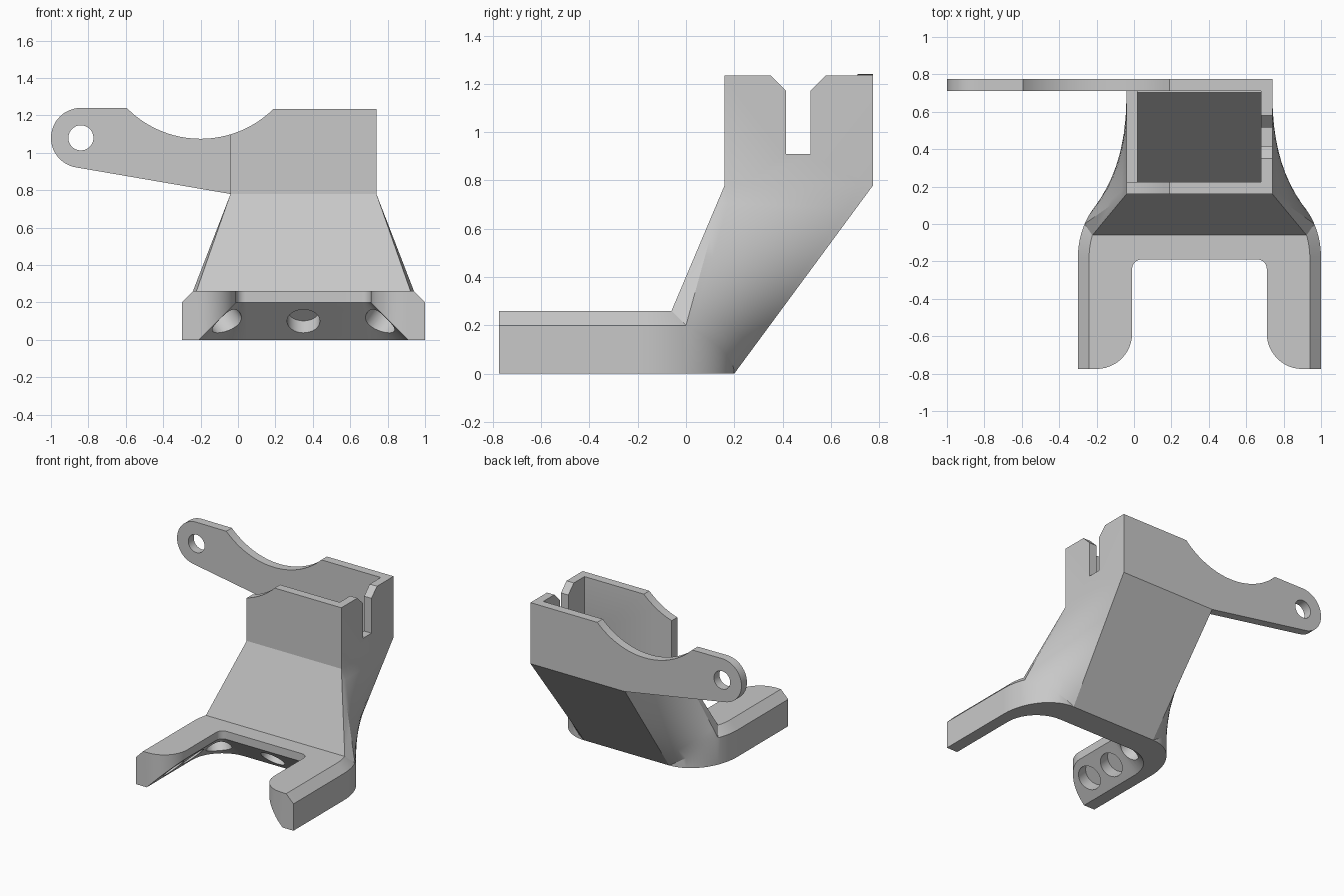
import bpy, bmesh, math
from mathutils import Vector

if "Cube" in bpy.data.objects:
    bpy.data.objects.remove(bpy.data.objects["Cube"])

MID = 0.35  # symmetry plane of the foot and neck

grey = bpy.data.materials.new("plain grey")
grey.use_nodes = True
COLOUR = (0.58, 0.58, 0.58, 1)
grey.diffuse_color = COLOUR
grey.node_tree.nodes["Principled BSDF"].inputs["Base Color"].default_value = COLOUR


def finish(name, bm):
    bmesh.ops.recalc_face_normals(bm, faces=bm.faces[:])
    mesh = bpy.data.meshes.new(name)
    bm.to_mesh(mesh)
    bm.free()
    mesh.materials.append(grey)
    obj = bpy.data.objects.new(name, mesh)
    bpy.context.collection.objects.link(obj)
    return obj


def hull(name, points):
    bm = bmesh.new()
    for p in points:
        bm.verts.new(p)
    bmesh.ops.remove_doubles(bm, verts=bm.verts[:], dist=1e-5)
    bmesh.ops.convex_hull(bm, input=bm.verts[:])
    loose = [v for v in bm.verts if not v.link_faces]
    bmesh.ops.delete(bm, geom=loose, context='VERTS')
    bmesh.ops.dissolve_limit(bm, angle_limit=0.005, verts=bm.verts[:], edges=bm.edges[:])
    return finish(name, bm)


def prism(name, outline, axis, lo, hi):
    # outline holds the two coordinates left over after the axis
    bm = bmesh.new()
    verts = []
    for p in outline:
        co = list(p)
        co.insert("xyz".index(axis), lo)
        verts.append(bm.verts.new(co))
    face = bm.faces.new(verts)
    moved = bmesh.ops.extrude_face_region(bm, geom=[face])["geom"]
    step = Vector([hi - lo if a == axis else 0 for a in "xyz"])
    bmesh.ops.translate(bm, vec=step, verts=[v for v in moved if isinstance(v, bmesh.types.BMVert)])
    return finish(name, bm)


def box(name, x0, x1, y0, y1, z0, z1):
    return prism(name, [(x0, y0), (x1, y0), (x1, y1), (x0, y1)], "z", z0, z1)


def circle(cx, cy, r, n=48):
    return [(cx + r * math.cos(math.tau * i / n), cy + r * math.sin(math.tau * i / n))
            for i in range(n)]


def combine(body, other, operation):
    mod = body.modifiers.new("join", 'BOOLEAN')
    mod.operation, mod.solver, mod.object = operation, 'EXACT', other
    bpy.context.view_layer.objects.active = body
    bpy.ops.object.modifier_apply(modifier=mod.name)
    bpy.data.objects.remove(other)


def mirrored(p):
    return Vector((2 * MID - p[0], p[1], p[2]))


def both_sides(points):
    return points + [mirrored(p) for p in points]


def foot_edge(inset, z, a):
    # rounded rear corner of the foot
    return Vector((-(0.30 - inset) * math.cos(a), -0.18 + (0.38 - inset) * math.sin(a), z))


def neck_start(inset):
    # corner angle at which the neck takes over from the foot
    return math.asin((0.18 - inset) / (0.38 - inset))


def foot_ring(inset, z):
    side = [foot_edge(inset, z, neck_start(inset) * i / 8) for i in range(9)]
    return both_sides(side + [Vector((inset - 0.30, -0.775, z))])


def mouth_ring(spread, z):
    # opening of the foot, spread outwards and run out past the front
    r = 0.05 + spread
    arc = [math.pi / 2 * i / 10 for i in range(11)]
    side = [Vector((0.04 - r * math.cos(a), -0.24 + r * math.sin(a), z)) for a in arc]
    return both_sides(side + [Vector((0.04 - r, -1, z))])


# foot: U-shaped slab with a chamfered outer rim
body = hull("bracket", foot_ring(0, 0) + foot_ring(0, 0.2) + foot_ring(0.06, 0.26))

X0, X1, Y0, Y1, Z0, Z1 = -0.04, 0.74, 0.16, 0.775, 0.78, 1.235


# neck: ruled sides fan from the round foot corners to the straight housing sides
def build_neck(steps=16, levels=8):
    columns = []
    start = neck_start(0)
    for i in range(steps + 1):
        t = i / steps
        a = start + (math.pi / 2 - start) * t
        wall_top = foot_edge(0, 0.2 * (1 - t), a)
        top = Vector((X0, Y0 + (Y1 - Y0) * t, Z0))
        columns.append([foot_edge(0, 0, a)]
                       + [wall_top.lerp(top, k / levels) for k in range(levels + 1)])
    columns += [[mirrored(p) for p in col] for col in reversed(columns)]
    rim = foot_edge(0.06, 0.26, neck_start(0.06))
    bm = bmesh.new()
    cols = [[bm.verts.new(p) for p in col] for col in columns]
    rim_l, rim_r = bm.verts.new(rim), bm.verts.new(mirrored(rim))
    for c, d in zip(cols, cols[1:]):
        for k in range(levels + 1):
            bm.faces.new((c[k], d[k], d[k + 1], c[k + 1]))
    first, last = cols[0], cols[-1]
    bm.faces.new([c[0] for c in cols])
    bm.faces.new([c[-1] for c in cols])
    bm.faces.new((first[0], first[1], last[1], last[0]))
    bm.faces.new((first[1], rim_l, rim_r, last[1]))
    bm.faces.new((rim_l, first[-1], last[-1], rim_r))
    bm.faces.new([rim_l] + first[1:])
    bm.faces.new([rim_r] + last[1:])
    bmesh.ops.remove_doubles(bm, verts=bm.verts[:], dist=1e-5)
    return finish("neck", bm)


combine(body, build_neck(), 'UNION')

# housing and side lever
combine(body, box("housing", X0, X1, Y0, Y1, Z0, Z1), 'UNION')
lever = circle(-0.84, 1.08, 0.16) + [(X0, Z0), (0.02, Z0), (0.02, Z1)]
lever = hull("lever", [(x, y, z) for x, z in lever for y in (0.71, Y1)])
combine(body, lever, 'UNION')

# mouth of the foot with its flared underside
cutters = [
    hull("mouth", mouth_ring(0, -0.1) + mouth_ring(0, 0.4)),
    hull("flare", mouth_ring(0, 0.2) + mouth_ring(0.22, -0.02)),
]

# rounded inner tips of the two prongs
arc = [(-0.2 + 0.19 * math.cos(a), -0.585 - 0.19 * math.sin(a))
       for a in [math.pi / 2 * i / 12 for i in range(13)]]
tip = arc + [(-0.2, -0.9), (0.05, -0.9), (0.05, -0.585)]
cutters.append(prism("left_tip", tip, "z", -0.1, 0.4))
cutters.append(prism("right_tip", [(2 * MID - x, y) for x, y in tip], "z", -0.1, 0.4))


# blind round holes, square to the flared underside
def pocket(x, y, dx, dy):
    axis = Vector((dx, dy, 1)).normalized()
    turn = axis.to_track_quat('Z', 'Y')
    centre = Vector((x, y, 0.1))
    pts = [centre + turn @ Vector((u, v, w))
           for u, v in circle(0, 0, 0.088, 32) for w in (-0.1, 0.09)]
    return hull("pocket", pts)


D = math.sqrt(0.5)
cutters.append(pocket(MID, -0.09, 0, 1))
for x, y, dx, dy in [(-0.066, -0.134, -D, D), (-0.11, -0.37, -1, 0), (-0.11, -0.6, -1, 0)]:
    cutters.append(pocket(x, y, dx, dy))
    cutters.append(pocket(2 * MID - x, y, -dx, dy))

# hollow of the housing, running down inside the neck
cutters.append(box("hollow", 0.02, 0.68, 0.225, 0.71, 0.77, 1.5))
low = [(x, y, z) for x in (0.02, 0.68)
       for y, z in [(0.225, 0.78), (0.71, 0.78), (0.05, 0.11), (0.22, 0.11)]]
cutters.append(hull("neck_hollow", low))
cutters.append(box("side_opening", -0.2, 0.1, 0.225, 0.71, 0.81, 1.5))

# round scoop in the top, lever hole and flared slot
cutters.append(prism("scoop", circle(-0.2, 1.63, 0.555, 96), "y", 0, 1))
cutters.append(prism("lever_hole", circle(-0.84, 1.08, 0.067), "y", 0.6, 1))
slot = [(0.415, 0.91), (0.515, 0.91), (0.515, 1.17), (0.65, 1.305), (0.28, 1.305), (0.415, 1.17)]
cutters.append(prism("slot", slot, "x", 0.6, 0.9))

for cutter in cutters:
    combine(body, cutter, 'DIFFERENCE')

# smooth the curved faces, keep edges crisp
bpy.ops.object.select_all(action='DESELECT')
body.select_set(True)
bpy.context.view_layer.objects.active = body
bpy.ops.object.shade_smooth_by_angle(angle=math.radians(22))
